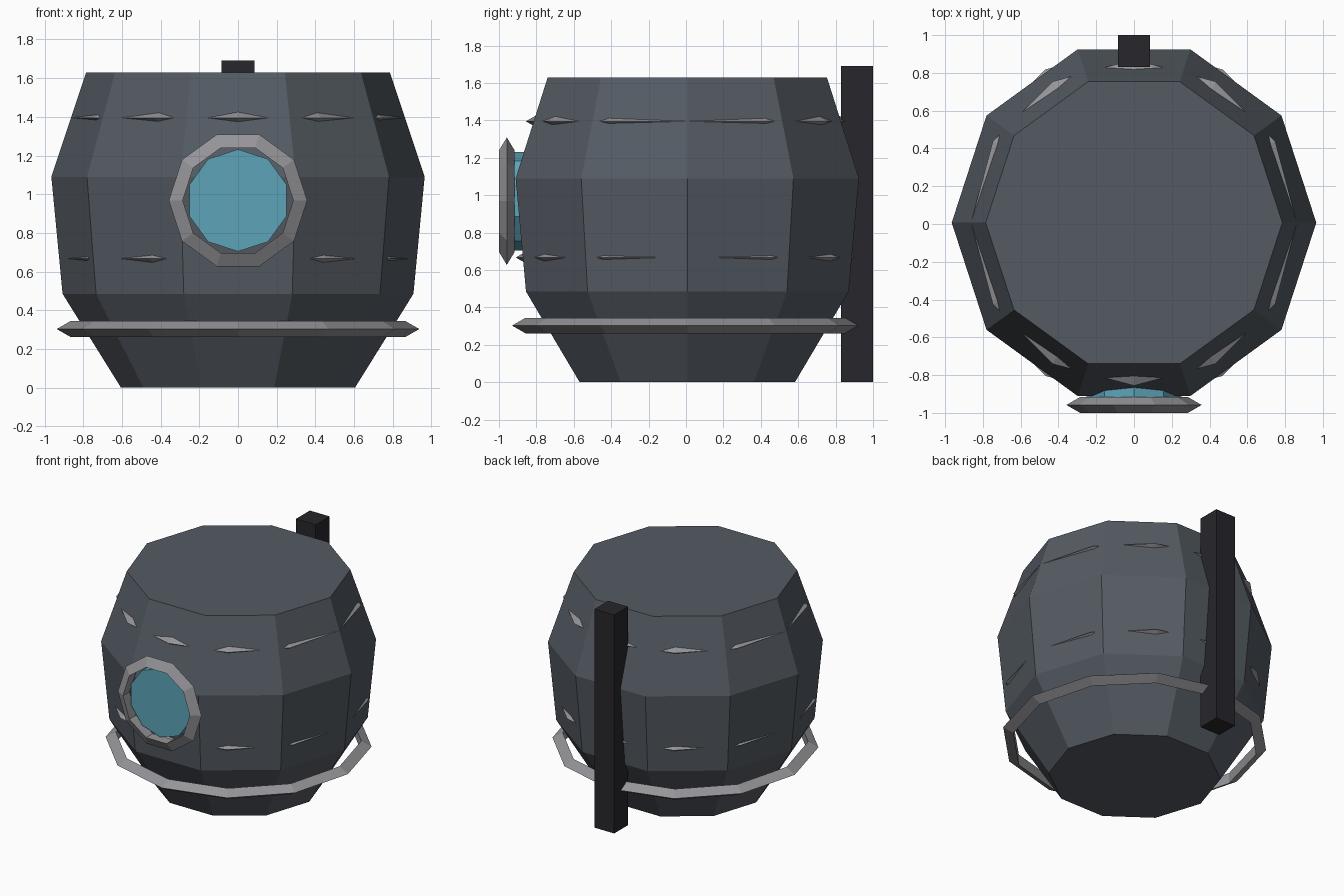
import bpy, bmesh
from math import pi, cos, sin, radians

if "Cube" in bpy.data.objects:
    bpy.data.objects.remove(bpy.data.objects["Cube"])

CY = 0.007  # barrel axis in y


def colour(obj, name, rgb):
    mat = bpy.data.materials.get(name) or bpy.data.materials.new(name)
    mat.diffuse_color = (*rgb, 1)
    mat.use_nodes = True
    mat.node_tree.nodes["Principled BSDF"].inputs["Base Color"].default_value = mat.diffuse_color
    obj.data.materials.append(mat)


def ring(name, major, segments, loc, rot=(0, 0, 0)):
    # hoop with a triangular section, sharp edge outwards
    bpy.ops.mesh.primitive_torus_add(major_radius=major, minor_radius=0.048,
                                     major_segments=segments, minor_segments=3,
                                     location=loc, rotation=rot)
    obj = bpy.context.object
    obj.name = name
    colour(obj, "ring_metal", (0.3, 0.3, 0.32))
    return obj


# Barrel body: ten-sided profile
profile = [(0.605, 0.0), (0.907, 0.485), (0.965, 1.09), (0.785, 1.63)]
bm = bmesh.new()
loops = [[bm.verts.new((r * cos(i * pi / 5), r * sin(i * pi / 5) + CY, z))
          for i in range(10)] for r, z in profile]
for a, b in zip(loops, loops[1:]):
    for i in range(10):
        j = (i + 1) % 10
        bm.faces.new((a[i], a[j], b[j], b[i]))
bm.faces.new(loops[0][::-1])
bm.faces.new(loops[-1])
mesh = bpy.data.meshes.new("barrel_body")
bm.to_mesh(mesh)
bm.free()
body = bpy.data.objects.new("barrel_body", mesh)
bpy.context.collection.objects.link(body)
colour(body, "body_metal", (0.09, 0.105, 0.125))

# Hoops around the barrel
for name, major, z in [("base_hoop", 0.889, 0.303),
                       ("lower_hoop", 0.869, 0.667),
                       ("upper_hoop", 0.815, 1.395)]:
    ring(name, major, 12, (0, CY, z))

# Porthole rim and glass
ring("porthole_rim", 0.31, 10, (0, -0.958, 0.968), (radians(90), 0, 0))
bpy.ops.mesh.primitive_cylinder_add(vertices=10, radius=0.264, depth=0.13,
                                    location=(0, -0.885, 0.968),
                                    rotation=(radians(90), 0, 0))
glass = bpy.context.object
glass.name = "porthole_glass"
colour(glass, "glass_blue", (0.11, 0.37, 0.48))

# Rear post
bpy.ops.mesh.primitive_cube_add(size=1, location=(0, 0.915, 0.846))
post = bpy.context.object
post.name = "rear_post"
post.scale = (0.17, 0.17, 1.692)
colour(post, "post_dark", (0.02, 0.02, 0.025))
